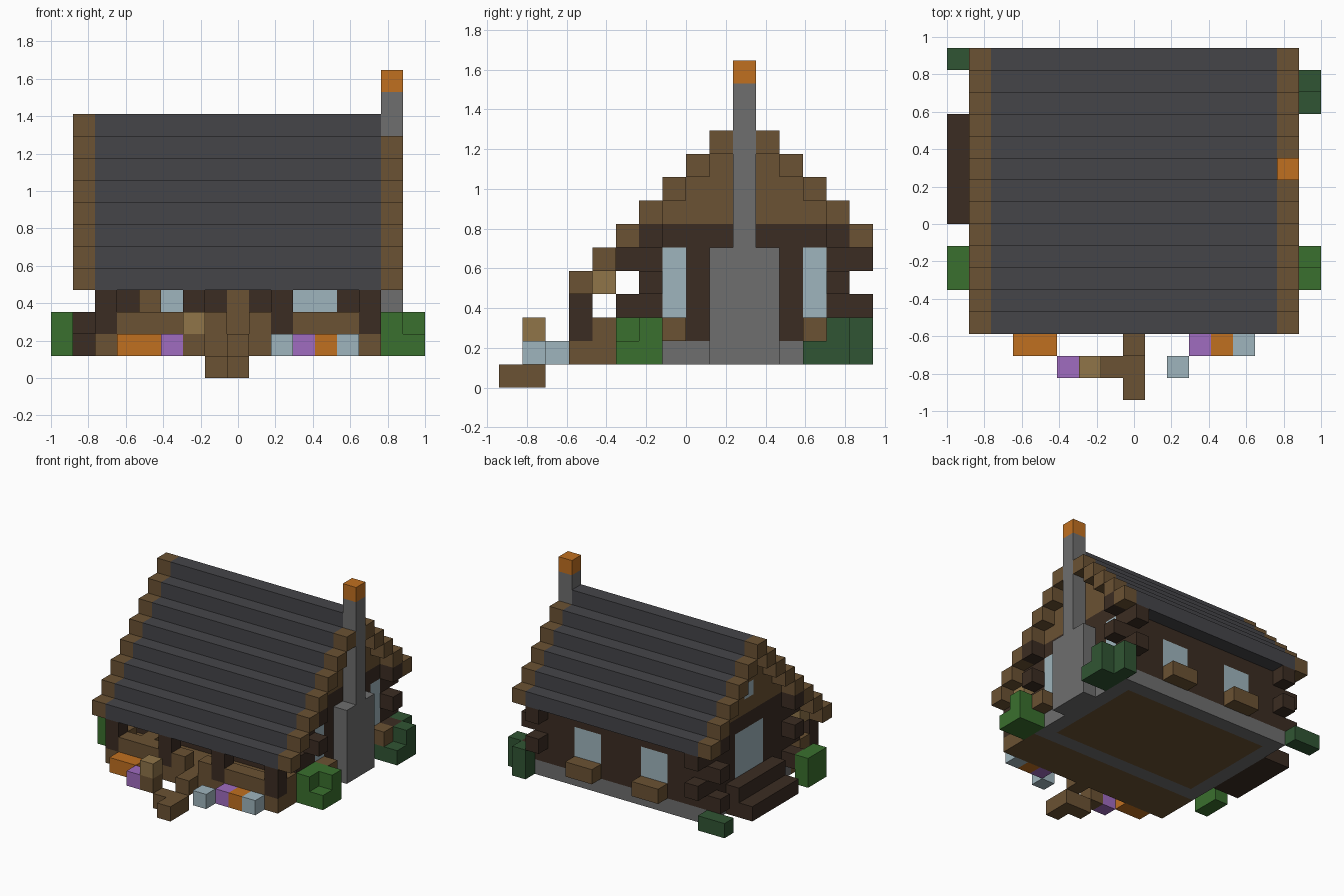
import bpy, bmesh
from math import radians
from mathutils import Vector

if "Cube" in bpy.data.objects:
    bpy.data.objects.remove(bpy.data.objects["Cube"], do_unlink=True)

U = 2 / 17                      # edge of one block
ORIGIN = Vector((-8.5, -8, 0))  # grid corner, in blocks


def linear(c):
    c /= 255
    return c / 12.92 if c <= 0.04045 else ((c + 0.055) / 1.055) ** 2.4


def material(name, hexcode):
    rgba = [linear(v) for v in bytes.fromhex(hexcode)] + [1]
    m = bpy.data.materials.new(name)
    m.use_nodes = True
    m.diffuse_color = rgba
    m.node_tree.nodes["Principled BSDF"].inputs["Base Color"].default_value = rgba
    return m


SLATE = material("slate_grey", "454549")
OAK = material("oak_brown", "6b5233")
LOG = material("dark_log", "3b2c22")
STONE = material("stone_grey", "6e6e6e")
GLASS = material("pale_glass", "9fb5bd")
LEAF = material("leaf_green", "3a702e")
FIR = material("fir_green", "305533")
ORANGE = material("orange", "c07020")
PURPLE = material("purple", "a06cc0")
PINE = material("light_pine", "907549")

cells = {}  # block position -> (part, material); later parts replace earlier ones


def fill(part, mat, xs, ys, zs):
    """Fill a box of blocks; each range is one index or an inclusive pair."""
    span = lambda r: range(r, r + 1) if isinstance(r, int) else range(r[0], r[1] + 1)
    for x in span(xs):
        for y in span(ys):
            for z in span(zs):
                cells[x, y, z] = (part, mat)


# Base: stone footing, timber floor and porch deck
fill("foundation", STONE, (2, 14), (6, 14), 1)
fill("floor", OAK, (3, 13), (7, 13), 1)
fill("porch_deck", OAK, (2, 14), (3, 5), 1)

# Log walls with crossing log ends
fill("log_walls", LOG, (2, 14), (6, 14), (2, 6))
for x in (2, 14):
    for z in (3, 5):
        fill("log_walls", LOG, x, (5, 15), z)
for y in (6, 14):
    for z in (2, 4, 6):
        fill("log_walls", LOG, (1, 15), y, z)

# Gable filling, narrowing towards the ridge
for step in range(4):
    fill("gables", OAK, (2, 14), (7 + step, 13 - step), 7 + step)

# Stepped roof with timber verges
for y in range(3, 16):
    z = 11 - abs(y - 10)
    fill("roof", SLATE, (2, 14), y, z)
    for x in (1, 15):
        fill("roof_verge", OAK, x, y, z)

# Windows, sills and door
for x in (5, 10):
    fill("back_window", GLASS, (x, x + 1), 14, (3, 4))
    fill("back_sill", OAK, (x, x + 1), 15, 2)
for x in (4, 11):
    fill("front_window", GLASS, (x, x + 1), 6, (3, 4))
for y in (7, 13):
    fill("gable_window", GLASS, 14, y, (3, 5))
    fill("gable_sill", OAK, 15, y, 2)
fill("gable_window", GLASS, 2, (9, 11), (3, 5))
fill("attic_window", GLASS, 2, 10, 8)
fill("door", OAK, 8, 6, (2, 4))

# Porch rails, posts, beam and chair
for xs in ((3, 7), (9, 13)):
    fill("porch_rail", OAK, xs, 3, 2)
for x in (2, 14):
    fill("porch_rail", OAK, x, 4, 2)
for x in (2, 6, 10, 14):
    fill("porch_post", LOG, x, 3, (2, 3))
fill("porch_beam", PINE, (2, 14), 4, 4)
fill("chair", OAK, 4, 5, (2, 3))
fill("chair", OAK, 4, 4, 2)

# Steps and mailbox
fill("steps", OAK, 8, 2, 1)
fill("steps", OAK, (7, 8), 1, 0)
fill("steps", OAK, 8, 0, 0)
fill("mailbox", OAK, 6, 1, 1)
fill("mailbox", PINE, 6, 1, 2)

# Flowers along the porch
for mat, xs, y in ((ORANGE, (3, 4), 2), (PURPLE, 5, 1), (GLASS, 10, 1),
                   (PURPLE, 11, 2), (ORANGE, 12, 2), (GLASS, 13, 2)):
    fill("flowers", mat, xs, y, 1)

# Chimney
fill("chimney", STONE, 15, (9, 11), (1, 5))
fill("chimney", STONE, 15, 10, (6, 12))
fill("chimney", ORANGE, 15, 10, 13)

# Wood pile
fill("wood_pile", LOG, (0, 1), (8, 12), 1)
fill("wood_pile", LOG, 1, (8, 12), 2)

# Bushes at the corners
fill("left_front_bush", LEAF, (15, 16), (5, 6), 1)
fill("left_front_bush", LEAF, 15, (5, 6), 2)
fill("left_front_bush", LEAF, 16, 6, 2)
fill("right_front_bush", LEAF, 0, (5, 6), (1, 2))
fill("left_back_bush", FIR, (15, 16), (13, 14), 1)
fill("left_back_bush", FIR, 16, 14, 2)
fill("left_back_bush", FIR, 15, 15, (1, 2))
fill("right_back_bush", FIR, (0, 1), 15, 1)


def block_faces(bm, pos, slot):
    """Add the exposed sides of one block."""
    for axis in range(3):
        for sign in (-1, 1):
            n = Vector((0, 0, 0))
            n[axis] = sign
            if tuple(int(p + d) for p, d in zip(pos, n)) in cells:
                continue
            a = Vector((0, 0, 0))
            a[(axis + 1) % 3] = 1
            b = n.cross(a)
            mid = Vector(pos) + Vector((.5, .5, .5)) + n / 2 + ORIGIN
            corners = (-a - b, a - b, a + b, b - a)
            face = bm.faces.new([bm.verts.new((mid + c / 2) * U) for c in corners])
            face.material_index = slot


# One mesh per part, with flush block sides merged
for part in dict.fromkeys(p for p, m in cells.values()):
    own = {pos: m for pos, (p, m) in cells.items() if p == part}
    mats = list(dict.fromkeys(own.values()))
    bm = bmesh.new()
    for pos, m in own.items():
        block_faces(bm, pos, mats.index(m))
    bmesh.ops.remove_doubles(bm, verts=bm.verts, dist=U / 100)
    bmesh.ops.dissolve_limit(bm, angle_limit=radians(1), verts=bm.verts,
                             edges=bm.edges, delimit={'MATERIAL'})
    mesh = bpy.data.meshes.new(part)
    bm.to_mesh(mesh)
    bm.free()
    for m in mats:
        mesh.materials.append(m)
    bpy.context.collection.objects.link(bpy.data.objects.new(part, mesh))
